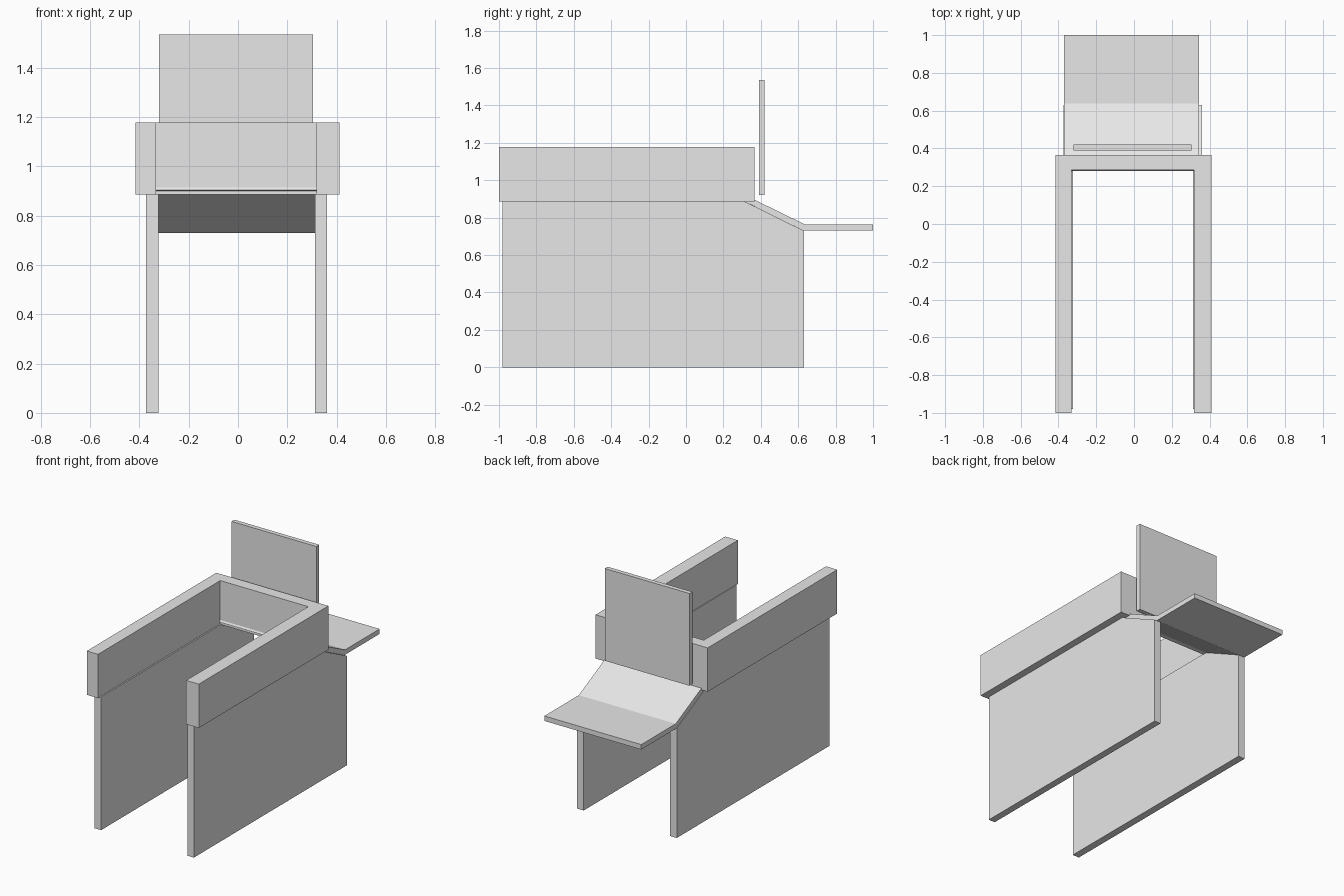
import bpy
import bmesh

cube = bpy.data.objects.get("Cube")
if cube:
    bpy.data.objects.remove(cube, do_unlink=True)

# Single plain grey for every panel
grey = bpy.data.materials.new("light_grey")
grey.use_nodes = True
grey.diffuse_color = (0.8, 0.8, 0.8, 1)
grey.node_tree.nodes["Principled BSDF"].inputs["Base Color"].default_value = (0.8, 0.8, 0.8, 1)


def extrude(name, outline, start, depth, place):
    """Extrude a flat outline; place(a, b, c) maps outline and depth to x, y, z."""
    bm = bmesh.new()
    face = bm.faces.new([bm.verts.new(place(a, b, start)) for a, b in outline])
    new = bmesh.ops.extrude_face_region(bm, geom=[face])["geom"]
    offset = [q - p for p, q in zip(place(0, 0, 0), place(0, 0, depth))]
    bmesh.ops.translate(bm, vec=offset,
                        verts=[v for v in new if isinstance(v, bmesh.types.BMVert)])
    bmesh.ops.recalc_face_normals(bm, faces=bm.faces)
    mesh = bpy.data.meshes.new(name)
    bm.to_mesh(mesh)
    bm.free()
    mesh.materials.append(grey)
    obj = bpy.data.objects.new(name, mesh)
    bpy.context.collection.objects.link(obj)
    return obj


def along_x(a, b, c):
    return (c, a, b)


def along_z(a, b, c):
    return (a, b, c)


# Side panels, with the rear top corner cut to follow the ramp
side = [(-0.98, 0), (0.63, 0), (0.63, 0.73), (0.31, 0.888), (-0.98, 0.888)]
extrude("left_side_panel", side, 0.313, 0.048, along_x)
extrude("right_side_panel", side, -0.373, 0.05, along_x)

# U-shaped upper rail: two arms joined by the cross piece
rail = [(-0.415, -1), (-0.332, -1), (-0.332, 0.287), (0.318, 0.287),
        (0.318, -1), (0.411, -1), (0.411, 0.365), (-0.415, 0.365)]
extrude("upper_rail", rail, 0.885, 0.292, along_z)

# Sloping ramp that bends into a level shelf
ramp = [(0.28, 0.903), (0.63, 0.73), (1, 0.73), (1, 0.763), (0.637, 0.763), (0.296, 0.93)]
extrude("rear_ramp_shelf", ramp, -0.37, 0.714, along_x)

# Thin upright back panel
back = [(0.39, 0.92), (0.42, 0.92), (0.42, 1.535), (0.39, 1.535)]
extrude("back_panel", back, -0.32, 0.625, along_x)
